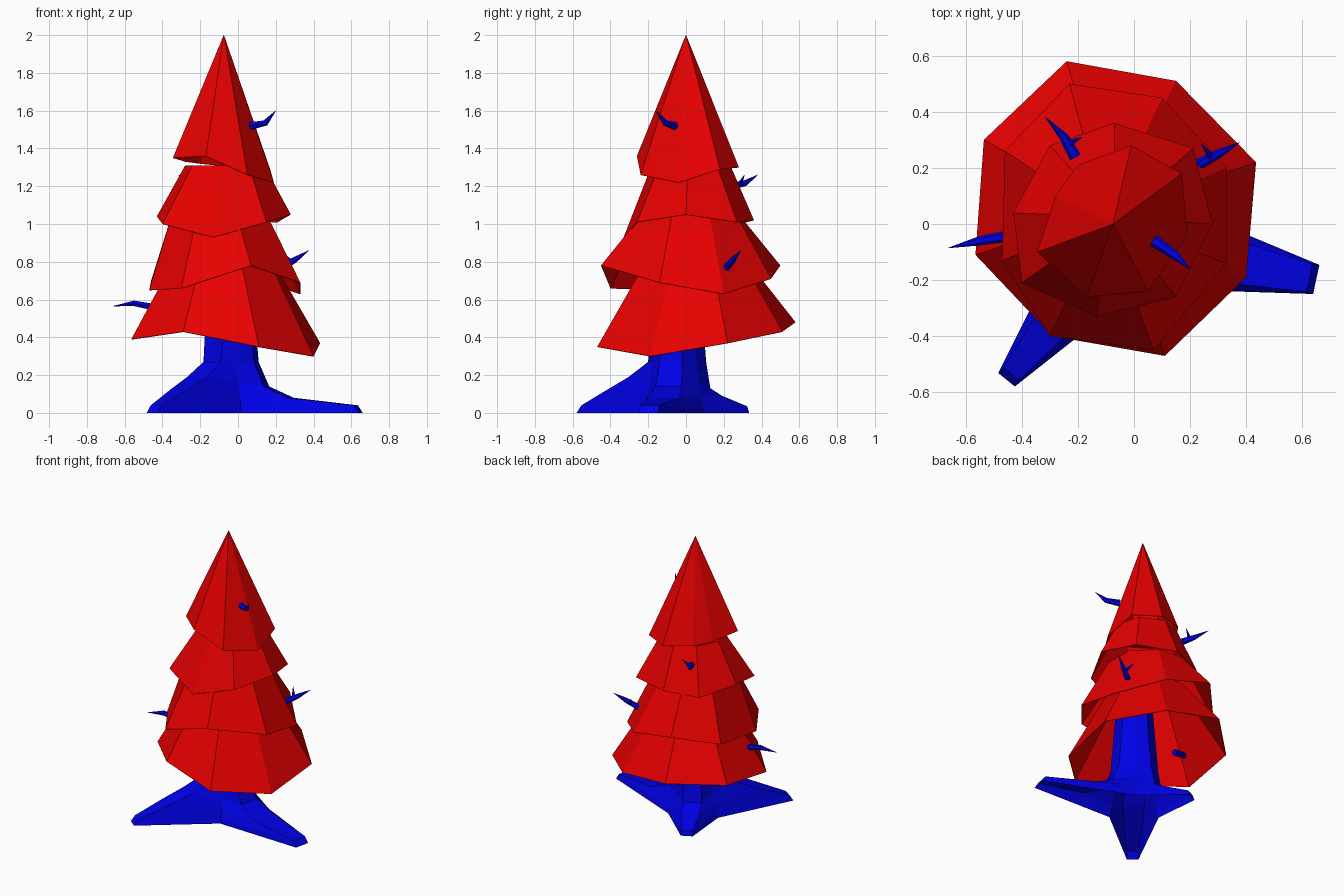
import bpy, bmesh
from math import cos, sin, radians
from mathutils import Vector

cube = bpy.data.objects.get("Cube")
if cube:
    bpy.data.objects.remove(cube, do_unlink=True)


def material(name, rgb):
    m = bpy.data.materials.new(name)
    m.use_nodes = True
    m.diffuse_color = (*rgb, 1)
    m.node_tree.nodes["Principled BSDF"].inputs["Base Color"].default_value = (*rgb, 1)
    return m


RED = material("red foliage", (0.8, 0, 0))
BLUE = material("blue wood", (0, 0, 0.8))


def add(name, data, mat):
    data.materials.append(mat)
    ob = bpy.data.objects.new(name, data)
    bpy.context.collection.objects.link(ob)
    return ob


def loft(name, rings, mat):
    """Skin a stack of equal rings, closing the top and leaving the bottom open."""
    bm = bmesh.new()
    loops = [[bm.verts.new(p) for p in ring] for ring in rings]
    n = len(loops[0])
    for low, high in zip(loops, loops[1:]):
        for i in range(n):
            j = (i + 1) % n
            bm.faces.new((low[i], low[j], high[j], high[i]))
    bm.faces.new(loops[-1])
    bmesh.ops.remove_doubles(bm, verts=bm.verts, dist=0.0005)
    bmesh.ops.recalc_face_normals(bm, faces=bm.faces)
    me = bpy.data.meshes.new(name)
    bm.to_mesh(me)
    bm.free()
    return add(name, me, mat)


# Foliage skirts: uneven eight-sided rims rising to a level crown (centre, radius)
skirts = {
    "bottom_skirt": ((-.08, .05, .85), .25, [
        (.435, .22, .37), (.15, .51, .43), (-.24, .58, .48), (-.535, .30, .44),
        (-.565, -.11, .39), (-.29, -.40, .43), (.11, -.47, .35), (.40, -.19, .30)]),
    "lower_skirt": ((-.10, .02, 1.05), .27, [
        (.33, .20, .63), (.10, .45, .71), (-.23, .50, .78), (-.46, .26, .70),
        (-.47, -.13, .65), (-.30, -.40, .66), (.07, -.45, .78), (.33, -.14, .69)]),
    "upper_skirt": ((-.07, .025, 1.31), .21, [
        (.28, 0, 1.05), (.21, .27, 1.01), (-.07, .36, 1.02), (-.30, .28, 1.0),
        (-.43, .04, 1.04), (-.40, -.21, 1.0), (-.13, -.33, .93), (.15, -.26, 1.01)]),
    "top_skirt": ((-.075, 0, 2.0), .001, [
        (.19, -.04, 1.22), (.17, .18, 1.29), (-.01, .28, 1.30), (-.20, .21, 1.32),
        (-.28, .10, 1.33), (-.345, -.10, 1.35), (-.17, -.26, 1.36), (.05, -.24, 1.26)]),
}
for name, (middle, radius, rim) in skirts.items():
    middle = Vector(middle)
    crown = []
    for p in rim:
        out = Vector(p) - middle
        out.z = 0
        crown.append(middle + out.normalized() * radius)
    ob = loft(name, [rim, crown], RED)
    shell = ob.modifiers.new("shell", "SOLIDIFY")
    shell.thickness = 0.004

# Trunk: three roots, each (angle, [(reach, half width, height) per ring])
COLUMN = [(.145, .06, .27), (.13, .06, .45), (.10, .05, .85)]
roots = [
    (-12, [(.71, .053, 0), (.685, .05, .04), (.33, .085, .08), (.20, .07, .14)]),
    (116.5, [(.41, .04, 0), (.40, .035, .035), (.24, .06, .09), (.17, .06, .13)]),
    (231, [(.65, .038, 0), (.62, .035, .04), (.43, .06, .12), (.27, .07, .19)]),
]
VALLEY = [(.19, 0), (.18, .03), (.165, .09), (.15, .16), (.135, .27), (.125, .45), (.10, .85)]
centre = Vector((-.045, -.05, 0))
rings = []
for k, (dip, dip_z) in enumerate(VALLEY):
    ring = []
    for r, (angle, steps) in enumerate(roots):
        a = radians(angle)
        reach, half, z = (steps + COLUMN)[k]
        out, side = Vector((cos(a), sin(a), 0)), Vector((-sin(a), cos(a), 0))
        ring += [centre + out * reach + side * half * s + Vector((0, 0, z)) for s in (-1, 1)]
        following = roots[(r + 1) % 3][0] + (360 if r == 2 else 0)
        b = radians((angle + following) / 2)
        ring.append(centre + Vector((cos(b) * dip, sin(b) * dip, dip_z)))
    rings.append(ring)
loft("trunk_with_roots", rings, BLUE)


# Twigs: tapered bent stems, some with a small fork
def twig(name, *paths):
    cu = bpy.data.curves.new(name, "CURVE")
    cu.dimensions = "3D"
    cu.bevel_depth = 0.022
    cu.bevel_resolution = 1
    cu.use_fill_caps = True
    for path in paths:
        sp = cu.splines.new("POLY")
        sp.points.add(len(path) - 1)
        sp.use_smooth = False
        radii = (1, 0.75, 0.05) if len(path) == 3 else (0.6, 0.05)
        for pt, p, radius in zip(sp.points, path, radii):
            pt.co = (*p, 1)
            pt.radius = radius
    add(name, cu, BLUE)


twig("top_twig", [(.07, -.06, 1.52), (.145, -.11, 1.535), (.20, -.16, 1.60)])
twig("back_twig", [(-.21, .24, 1.20), (-.25, .31, 1.215), (-.315, .38, 1.26)],
     [(-.235, .285, 1.21), (-.185, .31, 1.26)])
twig("left_twig", [(.17, .18, .73), (.30, .25, .81), (.375, .29, .86)],
     [(.275, .24, .80), (.24, .285, .85)])
twig("right_twig", [(-.37, -.03, .545), (-.55, -.06, .58), (-.66, -.085, .565)])
